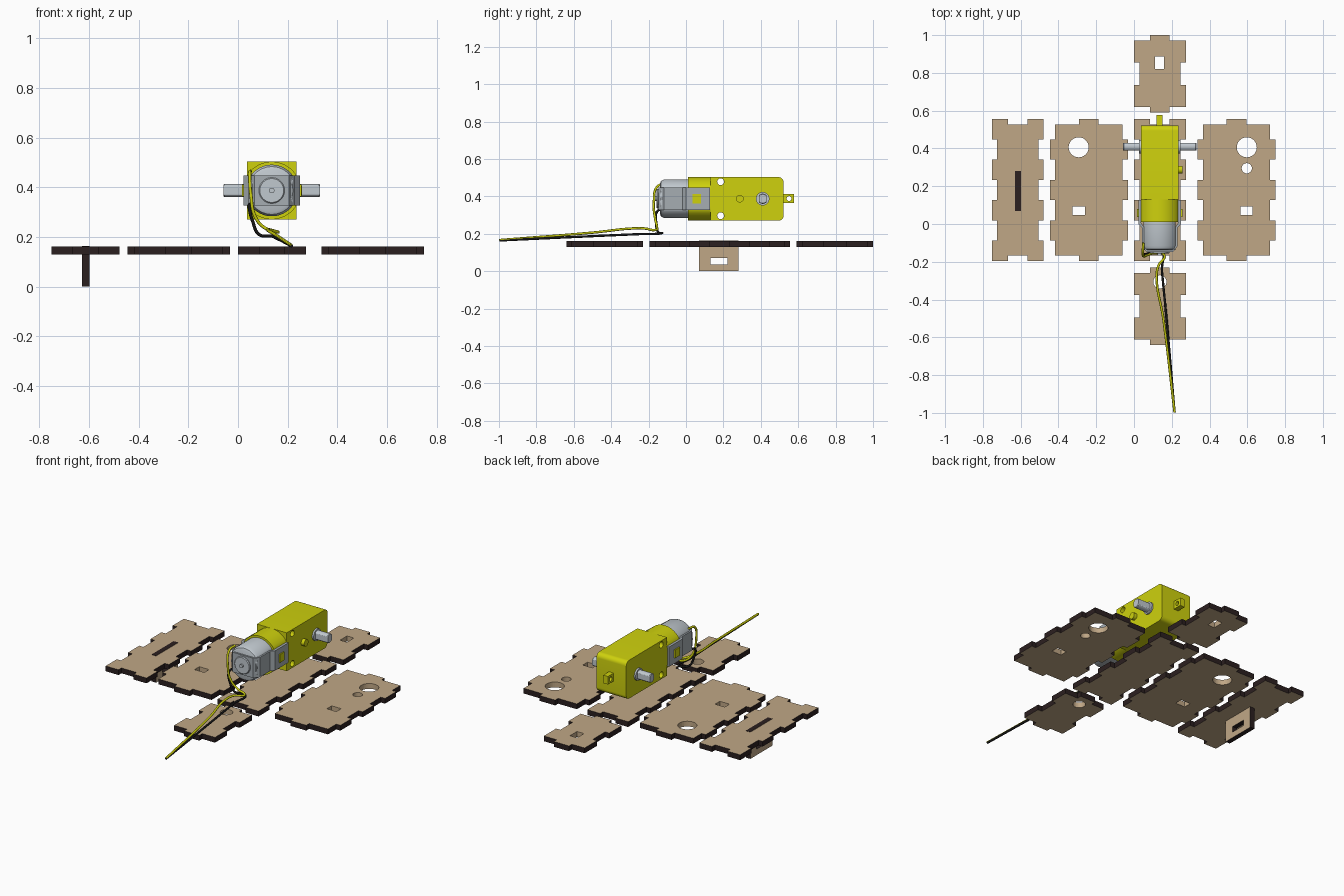
import bpy, bmesh, math
from mathutils import Matrix, Vector

if "Cube" in bpy.data.objects:
    bpy.data.objects.remove(bpy.data.objects["Cube"])


def material(name, rgb):
    m = bpy.data.materials.new(name)
    m.diffuse_color = (*rgb, 1)
    m.use_nodes = True
    m.node_tree.nodes["Principled BSDF"].inputs["Base Color"].default_value = m.diffuse_color
    return m


TAN = material("plywood", (0.53, 0.39, 0.24))
BURNT = material("burnt_edge", (0.024, 0.014, 0.014))
YELLOW = material("yellow_plastic", (0.62, 0.64, 0.004))
STEEL = material("light_steel", (0.53, 0.58, 0.62))
STRAP = material("grey_strap", (0.38, 0.42, 0.45))
BLACK = material("black_wire", (0.008, 0.008, 0.008))

T = 0.028            # finger joint depth
CX, CZ = 0.136, 0.387  # motor axis
FLAT = Matrix.Identity(4)
SIDE = Matrix(((0, 0, 1, 0), (1, 0, 0, 0), (0, 1, 0, 0), (0, 0, 0, 1)))  # u,v,w -> y,z,x


def add(name, mesh, mats, angle=None):
    mesh.materials.clear()
    for m in mats:
        mesh.materials.append(m)
    if angle:
        mesh.polygons.foreach_set("use_smooth", [True] * len(mesh.polygons))
        mesh.set_sharp_from_angle(angle=math.radians(angle))
    ob = bpy.data.objects.new(name, mesh)
    bpy.context.collection.objects.link(ob)
    return ob


def curve_mesh(cu):
    ob = bpy.data.objects.new("temp", cu)
    bpy.context.collection.objects.link(ob)
    bpy.context.view_layer.update()
    dg = bpy.context.evaluated_depsgraph_get()
    mesh = bpy.data.meshes.new_from_object(ob.evaluated_get(dg))
    bpy.data.objects.remove(ob)
    return mesh


def plate(name, loops, half, offset, mats, frame=FLAT, rule=None, angle=None):
    """Extrude an outline with holes; rule(face) picks the material slot."""
    cu = bpy.data.curves.new(name, 'CURVE')
    cu.dimensions, cu.fill_mode, cu.extrude = '2D', 'BOTH', half
    for pts in loops:
        s = cu.splines.new('POLY')
        s.points.add(len(pts) - 1)
        for p, q in zip(s.points, pts):
            p.co = (q[0], q[1], 0, 1)
        s.use_cyclic_u = True
    mesh = curve_mesh(cu)
    bm = bmesh.new()
    bm.from_mesh(mesh)
    bmesh.ops.remove_doubles(bm, verts=bm.verts, dist=1e-5)
    bmesh.ops.recalc_face_normals(bm, faces=bm.faces)
    bm.normal_update()
    for f in bm.faces:
        f.smooth = False
        f.material_index = rule(f) if rule else 0
    bm.transform(frame @ Matrix.Translation((0, 0, offset)))
    bm.to_mesh(mesh)
    bm.free()
    idx = [p.material_index for p in mesh.polygons]
    ob = add(name, mesh, mats, angle)
    mesh.polygons.foreach_set("material_index", idx)
    return ob


def circle(x, y, r, n=32):
    return [(x + r * math.cos(2 * math.pi * i / n), y + r * math.sin(2 * math.pi * i / n)) for i in range(n)]


def rect(x0, y0, x1, y1):
    return [(x0, y0), (x1, y0), (x1, y1), (x0, y1)]


def panel(name, x0, y0, x1, y1, xb, yb, dx, dy, holes=()):
    """Finger-jointed panel: xb, yb are joint breaks, dx, dy the depth at corners."""
    def teeth(breaks, d):
        out = []
        for b in breaks:
            out += [(b, d), (b, T - d)]
            d = T - d
        return out
    h, v = teeth(xb, dy), teeth(yb, dx)
    pts = [(x0 + dx, y0 + dy)] + [(a, y0 + d) for a, d in h]
    pts += [(x1 - dx, y0 + dy)] + [(x1 - d, a) for a, d in v]
    pts += [(x1 - dx, y1 - dy)] + [(a, y1 - d) for a, d in reversed(h)]
    pts += [(x0 + dx, y1 - dy)] + [(x0 + d, a) for a, d in reversed(v)]

    def rule(f):  # burnt outer edge, plain faces and hole walls
        c = f.calc_center_median()
        m = T + 0.004
        inner = x0 + m < c.x < x1 - m and y0 + m < c.y < y1 - m
        return 0 if inner or abs(f.normal.z) > 0.5 else 1
    plate(name, [pts, *holes], 0.016, 0.146, [TAN, BURNT], rule=rule)


def lathe(name, prof, axis, centre, mat, clamp=None, n=48):
    """Turned solid along axis from (radius, position) rings, flattened by clamp=(axis, half)."""
    bm = bmesh.new()
    rings = []
    for r, a in prof:
        ring = []
        for i in range(n):
            t = 2 * math.pi * (i + 0.5) / n
            c, s = r * math.cos(t), r * math.sin(t)
            p = Vector((a, c, s)) if axis == 'x' else Vector((c, a, s))
            if clamp:
                k, m = clamp
                p[k] = max(-m, min(m, p[k]))
            ring.append(bm.verts.new(p + Vector(centre)))
        rings.append(ring)
    for A, B in zip(rings, rings[1:]):
        for i in range(n):
            j = (i + 1) % n
            bm.faces.new((A[i], A[j], B[j], B[i]))
    bm.faces.new(rings[0])
    bm.faces.new(rings[-1])
    bmesh.ops.recalc_face_normals(bm, faces=bm.faces)
    mesh = bpy.data.meshes.new(name)
    bm.to_mesh(mesh)
    bm.free()
    return add(name, mesh, [mat], 35)


def wire(name, pts, mat):
    cu = bpy.data.curves.new(name, 'CURVE')
    cu.dimensions, cu.bevel_depth, cu.bevel_resolution, cu.use_fill_caps = '3D', 0.0065, 2, True
    s = cu.splines.new('BEZIER')
    s.bezier_points.add(len(pts) - 1)
    for b, p in zip(s.bezier_points, pts):
        b.co = p
        b.handle_left_type = b.handle_right_type = 'AUTO'
    add(name, curve_mesh(cu), [mat], 60)


# Flat-packed box panels
Y0, Y1 = -0.195, 0.555
sevenths = [Y0 + (Y1 - Y0) * i / 7 for i in range(1, 7)]
for name, x in (("lid_panel", -0.752), ("base_panel", 0.0)):
    panel(name, x, Y0, x + 0.274, Y1, [x + 0.086, x + 0.188], sevenths, 0, 0)
for name, x, holes in (
        ("left_panel", -0.446, [circle(-0.293, 0.406, 0.053), rect(-0.325, 0.047, -0.26, 0.093)]),
        ("right_panel", 0.336, [circle(0.597, 0.406, 0.053), circle(0.597, 0.295, 0.027),
                                rect(0.564, 0.047, 0.628, 0.093)])):
    panel(name, x, Y0, x + 0.413, Y1, [x + 0.154, x + 0.259], sevenths, T, T, holes)
for name, y, hole in (("back_panel", 0.591, rect(0.111, 0.82, 0.158, 0.887)),
                      ("front_panel", -0.64, circle(0.137, -0.306, 0.035))):
    panel(name, 0, y, 0.274, y + 0.409, [0.086, 0.188], [y + 0.145, y + 0.264], 0, T, [hole])

# Upright bracket slotted through the lid
plate("lid_bracket", [rect(0.07, 0, 0.281, 0.164), rect(0.13, 0.036, 0.222, 0.07)], 0.015, -0.614,
      [TAN, BURNT], SIDE, lambda f: 0 if abs(f.normal.z) > 0.5 else 1)

# Gearbox with rounded rear corners and two through holes
z0, z1, ye, r = 0.27, 0.503, 0.522, 0.028
arc = [i * math.pi / 16 for i in range(9)]
prof = [(0.13, z1), (0.13, z0)]
prof += [(ye - r + r * math.sin(a), z0 + r - r * math.cos(a)) for a in arc]
prof += [(ye - r + r * math.cos(a), z1 - r + r * math.sin(a)) for a in arc]
plate("gearbox", [prof, circle(0.185, 0.478, 0.018, 20), circle(0.185, 0.296, 0.018, 20)],
      0.1, CX, [YELLOW], SIDE, angle=35)
lathe("gearbox_neck", [(0.1165, 0.01), (0.1165, 0.135)], 'y', (CX, 0, CZ), YELLOW, (0, 0.1))
plate("mounting_tab", [rect(0.515, 0.364, 0.577, 0.413), circle(0.551, 0.388, 0.013, 20)],
      0.016, CX, [YELLOW], SIDE)
lathe("gear_nub", [(0.02, 0.09), (0.02, 0.121)], 'x', (CX, 0.288, CZ), YELLOW)

# Output shaft with two flats and its collars
lathe("output_shaft", [(0.024, -0.194), (0.027, -0.19), (0.027, 0.19), (0.024, 0.194)], 'x',
      (CX, 0.41, CZ), STEEL, (1, 0.02))
lathe("shaft_collars", [(0.036, -0.11), (0.036, 0.11)], 'x', (CX, 0.41, CZ), STEEL)

# Motor can, rear bearing and axle tip
lathe("motor_can", [(0.085, -0.138), (0.096, -0.133), (0.104, -0.115), (0.104, 0.02)], 'y',
      (CX, 0, CZ), STEEL, (0, 0.085))
lathe("motor_bearing", [(0.048, -0.157), (0.052, -0.153), (0.052, -0.13)], 'y', (CX, 0, CZ), STEEL)
lathe("axle_tip", [(0.011, -0.167), (0.011, -0.15)], 'y', (CX, 0, CZ), STEEL, n=20)

# Strap wrapped around the motor, hooked on side tabs
outer = [(0.113, 0.128), (0.113, 0.0), (0.094, -0.02), (0.094, -0.118), (0.07, -0.148)]
inner = [(0.098, 0.128), (0.098, 0.005), (0.084, -0.015), (0.084, -0.115), (0.066, -0.137)]
loop = [(CX - x, y) for x, y in outer] + [(CX + x, y) for x, y in reversed(outer)]
loop += [(CX + x, y) for x, y in inner] + [(CX - x, y) for x, y in reversed(inner)]
plate("motor_strap", [loop], 0.06, CZ, [STRAP])
plate("strap_hooks", [rect(0.036, 0.362, 0.08, 0.412)], 0.12, CX, [YELLOW], SIDE)

# Lead wires
wire("yellow_lead", [(.05, -.10, .465), (.047, -.15, .455), (.052, -.172, .37), (.07, -.165, .28),
                     (.11, -.155, .235), (.16, -.165, .22), (.13, -.22, .228), (.12, -.27, .229),
                     (.155, -.5, .206), (.215, -.998, .166)], YELLOW)
wire("black_lead", [(.055, -.10, .327), (.045, -.148, .325), (.06, -.16, .26), (.085, -.15, .21),
                    (.137, -.13, .203), (.148, -.25, .198), (.172, -.5, .187), (.215, -.998, .164)], BLACK)
